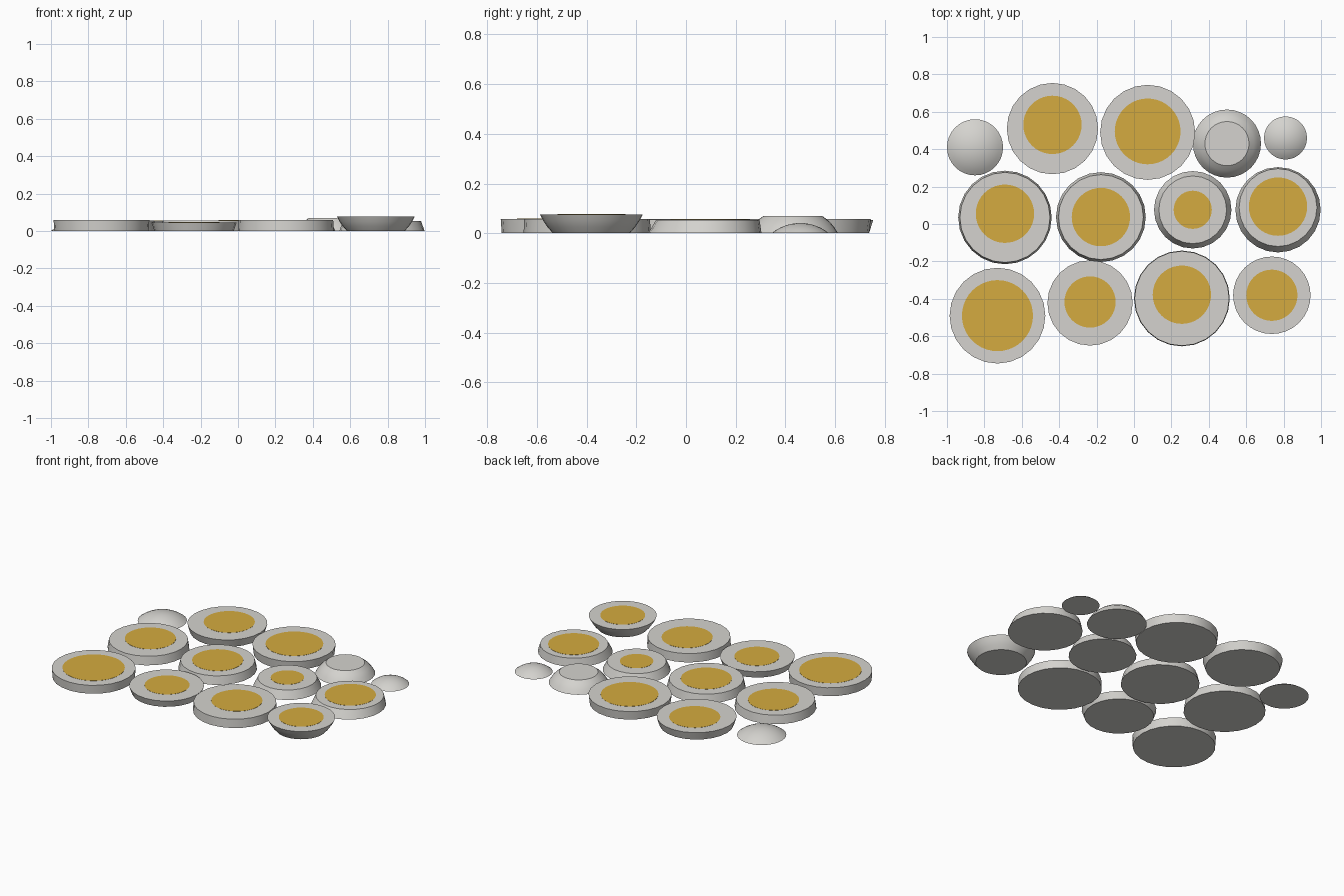
import bpy, bmesh, math

if "Cube" in bpy.data.objects:
    bpy.data.objects.remove(bpy.data.objects["Cube"])

def material(name, rgb):
    m = bpy.data.materials.new(name)
    m.diffuse_color = (*rgb, 1)
    m.use_nodes = True
    m.node_tree.nodes["Principled BSDF"].inputs["Base Color"].default_value = m.diffuse_color
    return m

STONE = material("pale stone grey", (0.66, 0.65, 0.62))
GOLD = material("ochre gold", (0.66, 0.41, 0.05))

def lathe(name, profile, loc, mat, sides=24):
    """Closed solid turned from (radius, z, y_shift) rings; radius 0 makes a tip."""
    bm = bmesh.new()
    rings = []
    for r, z, dy in profile:
        if r == 0:
            rings.append([bm.verts.new((0, dy, z))])
        else:
            rings.append([bm.verts.new((r * math.cos(a), r * math.sin(a) + dy, z))
                          for a in (2 * math.pi * i / sides for i in range(sides))])
    for lo, hi in zip(rings, rings[1:]):
        for i in range(sides):
            j = (i + 1) % sides
            if len(hi) == 1:
                bm.faces.new((lo[i], lo[j], hi[0]))
            else:
                bm.faces.new((lo[i], lo[j], hi[j], hi[i]))
    bm.faces.new(rings[0][::-1])
    if len(rings[-1]) > 1:
        bm.faces.new(rings[-1])
    bmesh.ops.recalc_face_normals(bm, faces=bm.faces)
    me = bpy.data.meshes.new(name)
    bm.to_mesh(me)
    bm.free()
    me.materials.append(mat)
    ob = bpy.data.objects.new(name, me)
    ob.location = (*loc, 0)
    bpy.context.collection.objects.link(ob)
    bpy.context.view_layer.objects.active = ob
    ob.select_set(True)
    bpy.ops.object.shade_smooth_by_angle(angle=math.radians(30))
    ob.select_set(False)

def gold_spot(name, loc, r, z):
    # thin painted plate on the top of a stone
    lathe(name, [(r, z - 0.002, 0), (r, z + 0.001, 0)], loc, GOLD, 40)

# Flat stones: x, y, bottom radius, top radius, height, spot radius, spot y shift
flat = [
    (-0.73, -0.49, 0.252, 0.256, 0.058, 0.190, 0.0),
    (-0.235, -0.422, 0.212, 0.228, 0.046, 0.137, 0.005),
    (0.256, -0.398, 0.256, 0.253, 0.058, 0.156, 0.02),
    (-0.69, 0.035, 0.250, 0.241, 0.057, 0.156, 0.02),
    (-0.177, 0.037, 0.240, 0.227, 0.055, 0.156, 0.0),
    (0.314, 0.076, 0.207, 0.181, 0.055, 0.102, 0.0),
    (0.770, 0.076, 0.228, 0.208, 0.054, 0.156, 0.017),
    (-0.436, 0.51, 0.227, 0.244, 0.054, 0.156, 0.02),
    (0.073, 0.49, 0.247, 0.254, 0.057, 0.176, 0.005),
]
for n, (x, y, rb, rt, h, rs, dy) in enumerate(flat, 1):
    shift = 0.012 if rb - rt > 0.015 and dy > 0 else 0
    lathe(f"flat_stone_{n}", [(rb, 0, 0), (rt, h, shift)], (x, y), STONE)
    gold_spot(f"gold_spot_{n}", (x, y + dy), rs, h)

# Bowl-shaped stone, wider at the top
bowl = (0.737, -0.381)
lathe("bowl_stone", [(0.155, 0, 0), (0.177, 0.025, 0), (0.194, 0.05, 0), (0.207, 0.076, 0)],
      bowl, STONE, 32)
gold_spot("bowl_gold_spot", bowl, 0.137, 0.076)

# Rounded stone with a plain flat top
lathe("flat_topped_dome", [(0.182, 0, 0), (0.165, 0.027, 0), (0.145, 0.049, 0), (0.118, 0.07, 0)],
      (0.497, 0.43), STONE, 32)

# Small domed pebbles: spherical caps
def dome(name, loc, r, h, steps=6):
    R = (r * r + h * h) / (2 * h)
    a0 = math.asin(r / R)
    prof = []
    for i in range(steps):
        a = a0 * (1 - i / steps)
        prof.append((R * math.sin(a), R * math.cos(a) - R + h, 0))
    lathe(name, prof + [(0, h, 0)], loc, STONE, 32)

dome("large_dome_pebble", (-0.85, 0.41), 0.150, 0.052)
dome("small_dome_pebble", (0.81, 0.46), 0.115, 0.041)
